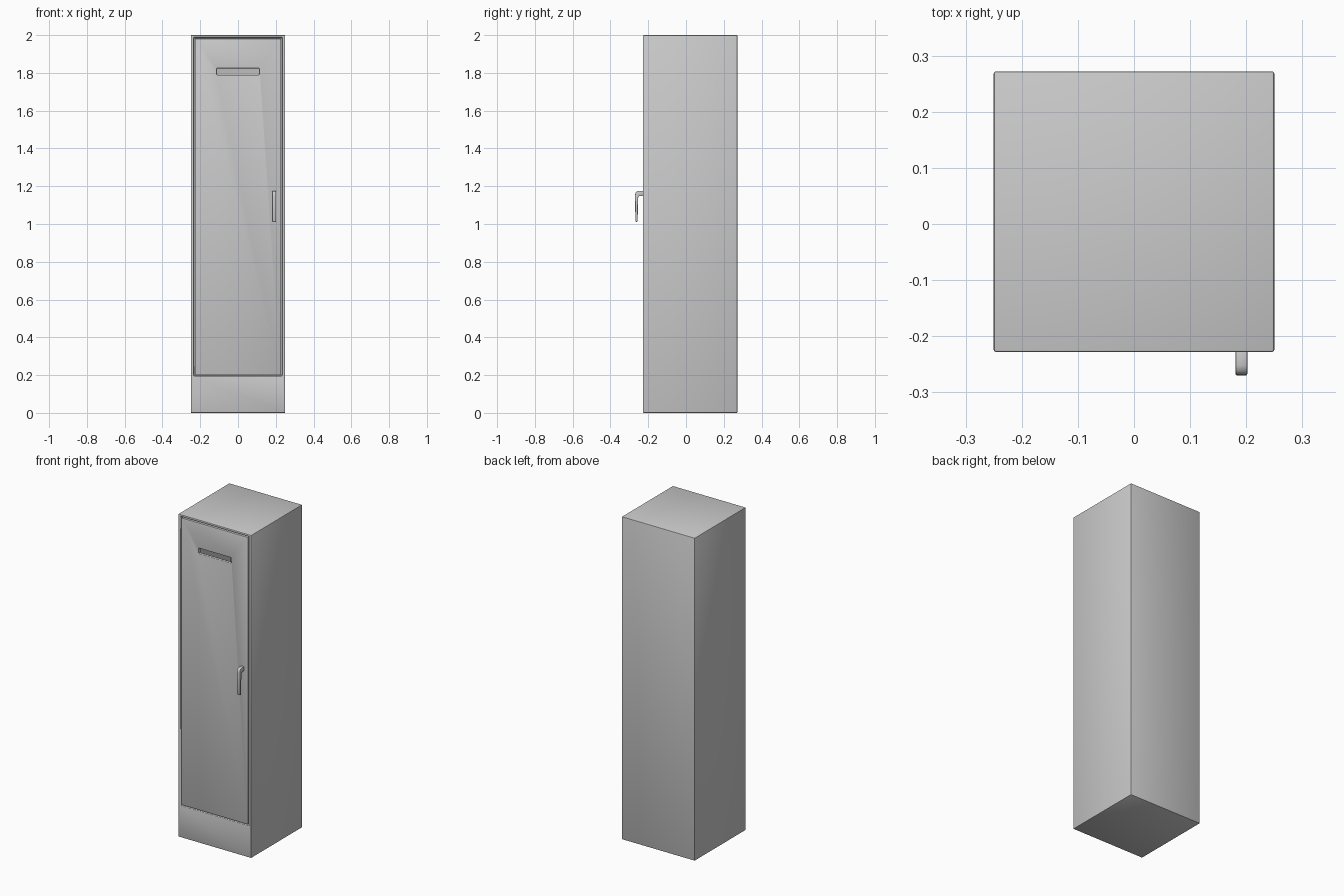
import bpy, bmesh

if "Cube" in bpy.data.objects:
    bpy.data.objects.remove(bpy.data.objects["Cube"])


def box(name, x0, x1, y0, y1, z0, z1):
    bm = bmesh.new()
    bmesh.ops.create_cube(bm, size=1)
    for v in bm.verts:
        v.co = ((x0 + x1) / 2 + v.co.x * (x1 - x0),
                (y0 + y1) / 2 + v.co.y * (y1 - y0),
                (z0 + z1) / 2 + v.co.z * (z1 - z0))
    return to_object(name, bm)


def to_object(name, bm):
    me = bpy.data.meshes.new(name)
    bm.to_mesh(me)
    bm.free()
    ob = bpy.data.objects.new(name, me)
    bpy.context.collection.objects.link(ob)
    return ob


def activate(ob):
    bpy.ops.object.select_all(action='DESELECT')
    ob.select_set(True)
    bpy.context.view_layer.objects.active = ob


def cut(ob, cutter):
    m = ob.modifiers.new("cut", 'BOOLEAN')
    m.operation = 'DIFFERENCE'
    m.solver = 'EXACT'
    m.object = cutter
    activate(ob)
    bpy.ops.object.modifier_apply(modifier=m.name)
    bpy.data.objects.remove(cutter, do_unlink=True)


def finish(ob, width, segments=2):
    m = ob.modifiers.new("bevel", 'BEVEL')
    m.width = width
    m.segments = segments
    m.limit_method = 'ANGLE'
    m.angle_limit = 0.7
    activate(ob)
    bpy.ops.object.modifier_apply(modifier=m.name)
    bpy.ops.object.shade_smooth_by_angle(angle=0.6)


FRONT, BACK = -0.228, 0.272

# Cabinet: hollow body with a shallow rebate for the door
cabinet = box("cabinet", -0.25, 0.25, FRONT, BACK, 0, 2)
cut(cabinet, box("rebate", -0.234, 0.234, -0.3, -0.206, 0.196, 1.988))
cut(cabinet, box("cavity", -0.226, 0.226, -0.25, 0.25, 0.206, 1.978))
finish(cabinet, 0.005)

# Door with a vent slot near the top
door = box("door", -0.228, 0.228, FRONT, -0.206, 0.202, 1.982)
cut(door, box("slot", -0.112, 0.112, -0.3, -0.1, 1.79, 1.824))
finish(door, 0.004)

# Handle: side profile (y, z) of a hooked lever, extruded across x
profile = [(-0.222, 1.148), (-0.222, 1.175), (-0.252, 1.175), (-0.262, 1.172),
           (-0.268, 1.164), (-0.270, 1.150), (-0.268, 1.018), (-0.265, 1.010),
           (-0.259, 1.010), (-0.256, 1.018), (-0.254, 1.138), (-0.248, 1.148)]
bm = bmesh.new()
face = bm.faces.new([bm.verts.new((0.181, y, z)) for y, z in profile])
ext = bmesh.ops.extrude_face_region(bm, geom=[face])
for v in ext["geom"]:
    if isinstance(v, bmesh.types.BMVert):
        v.co.x = 0.202
bmesh.ops.recalc_face_normals(bm, faces=bm.faces)
handle = to_object("handle", bm)
finish(handle, 0.004)
